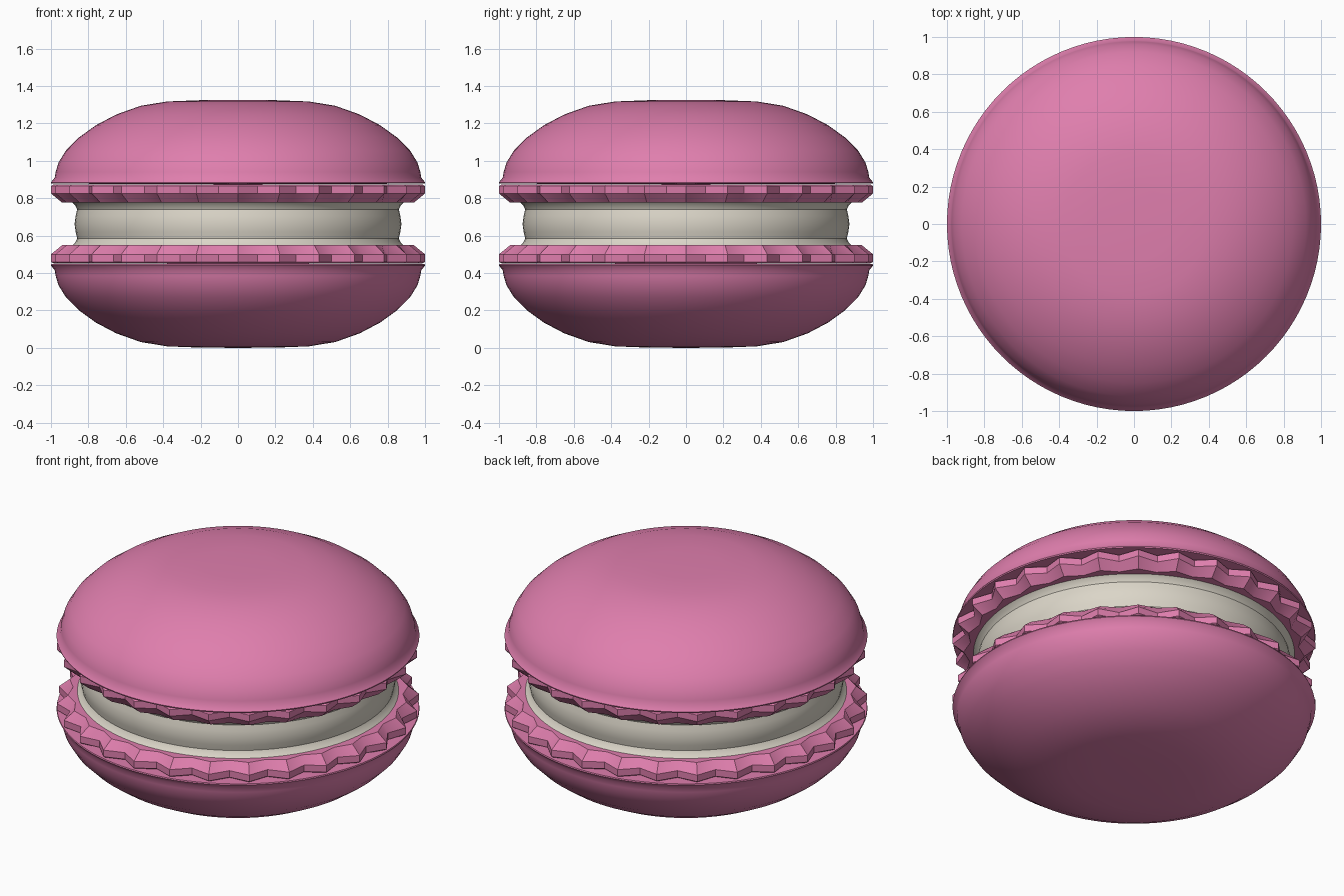
import bpy
import bmesh
from math import sin, cos, pi, radians

MID = 0.6625      # height of the mirror plane between the two halves
RUFFLES = 28

cube = bpy.data.objects.get("Cube")
if cube:
    bpy.data.objects.remove(cube, do_unlink=True)


def material(name, rgb):
    mat = bpy.data.materials.new(name)
    mat.use_nodes = True
    mat.diffuse_color = (*rgb, 1)
    mat.node_tree.nodes["Principled BSDF"].inputs["Base Color"].default_value = (*rgb, 1)
    return mat


def lathe(name, profile, segments, mat, ruffle=None):
    """Turn (radius, height) points around z; radius 0 becomes a single pole."""
    bm = bmesh.new()
    rings = []
    for row, (r, z) in enumerate(profile):
        if r == 0:
            rings.append([bm.verts.new((0, 0, z))] * segments)
            continue
        ring = []
        for i in range(segments):
            a = 2 * pi * i / segments
            rr = r - (ruffle[row] if ruffle and i % 2 else 0)
            ring.append(bm.verts.new((rr * cos(a), rr * sin(a), z)))
        rings.append(ring)
    for low, high in zip(rings, rings[1:]):
        for i in range(segments):
            j = (i + 1) % segments
            corners = dict.fromkeys((low[i], low[j], high[j], high[i]))
            bm.faces.new(list(corners))
    bmesh.ops.recalc_face_normals(bm, faces=bm.faces)
    mesh = bpy.data.meshes.new(name)
    bm.to_mesh(mesh)
    bm.free()
    mesh.materials.append(mat)
    obj = bpy.data.objects.new(name, mesh)
    bpy.context.collection.objects.link(obj)
    bpy.ops.object.select_all(action='DESELECT')
    obj.select_set(True)
    bpy.context.view_layer.objects.active = obj
    bpy.ops.object.shade_smooth_by_angle(angle=radians(30))
    return obj


def flip(profile):
    return [(r, 2 * MID - z) for r, z in profile]


pink = material("raspberry pink", (0.74, 0.21, 0.42))
cream = material("vanilla cream", (0.71, 0.67, 0.58))

# Domed shell with a small flared lip and a flat underside
shell = [(0, 1.325), (0.2, 1.324), (0.38, 1.317), (0.52, 1.294), (0.65, 1.248),
         (0.76, 1.19), (0.85, 1.125), (0.92, 1.055), (0.96, 0.99), (0.975, 0.94),
         (0.98, 0.91), (1.0, 0.885), (0.998, 0.878), (0, 0.874)]

# Ruffled foot: upright outer wall, then a slope in to the filling
foot = [(0, 0.874), (0.985, 0.874), (1.0, 0.865), (1.0, 0.825), (0.94, 0.776), (0, 0.776)]
pleats = [0, 0.06, 0.06, 0.06, 0.03, 0]

for side, shape in (("upper", lambda p: p), ("lower", flip)):
    lathe(side + "_shell", shape(shell), 96, pink)
    lathe(side + "_foot", shape(foot), RUFFLES * 2, pink, pleats)

# Cream filling, bulging at the middle and spreading against both feet
edge = [(0.89, 0.78), (0.87, 0.762), (0.86, 0.74), (0.868, 0.705)]
filling = [(0, 0.78)] + edge + [(0.874, MID)] + flip(edge)[::-1] + flip([(0, 0.78)])
lathe("cream_filling", filling, 96, cream)
